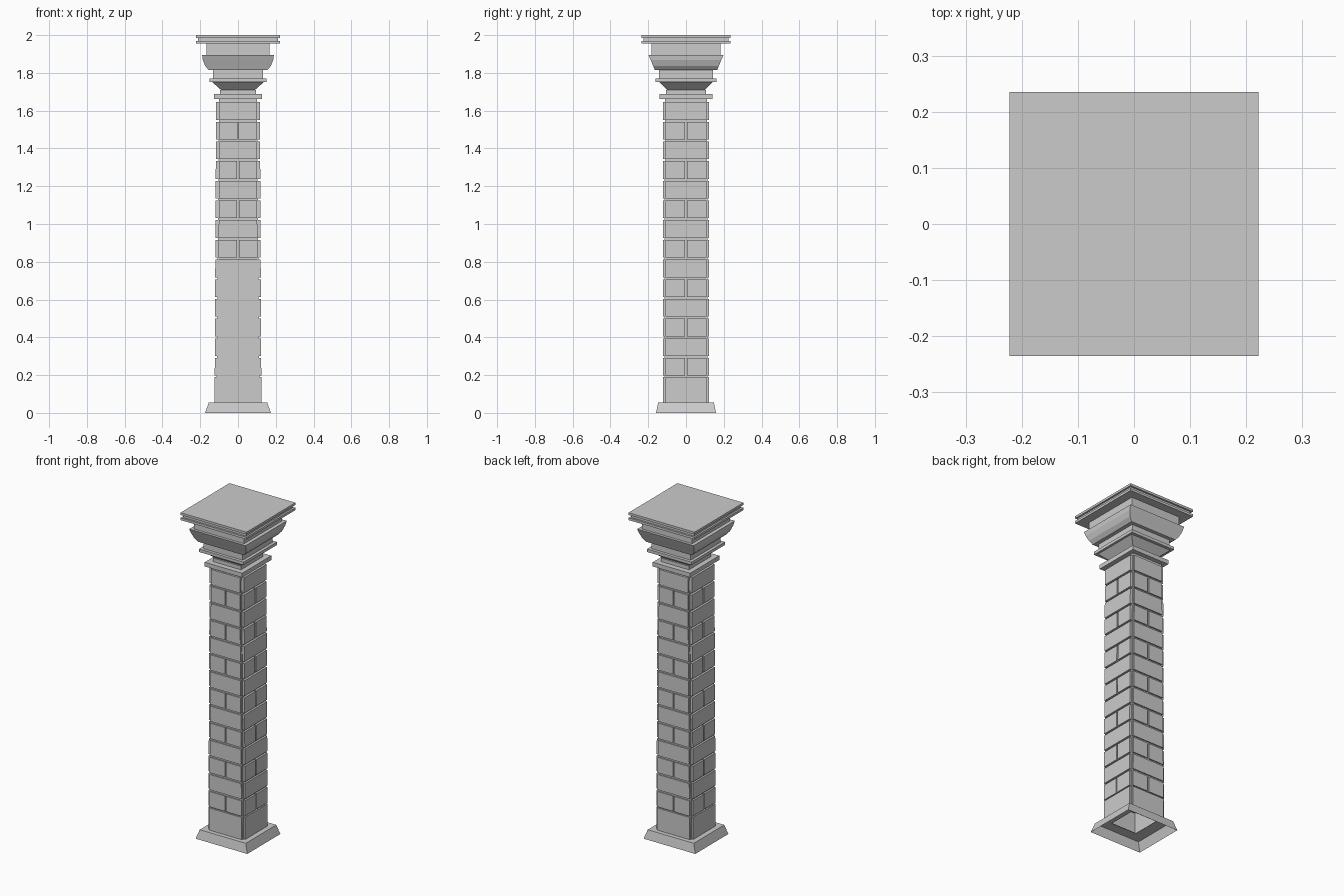
import bpy, bmesh

if "Cube" in bpy.data.objects:
    bpy.data.objects.remove(bpy.data.objects["Cube"])

Z0, Z1 = 0.055, 1.65          # shaft bottom and top


def make_object(name, bm):
    bmesh.ops.recalc_face_normals(bm, faces=bm.faces)
    mesh = bpy.data.meshes.new(name)
    bm.to_mesh(mesh)
    bm.free()
    obj = bpy.data.objects.new(name, mesh)
    bpy.context.collection.objects.link(obj)
    return obj


def loft(name, levels, bottom=True, top=True):
    """Stack of rectangular rings (half x, half y, z) joined by flat faces."""
    bm = bmesh.new()
    rings = [[bm.verts.new((sx * hx, sy * hy, z))
              for sx, sy in ((-1, -1), (1, -1), (1, 1), (-1, 1))]
             for hx, hy, z in levels]
    for a, b in zip(rings, rings[1:]):
        for i in range(4):
            j = (i + 1) % 4
            bm.faces.new((a[i], a[j], b[j], b[i]))
    if bottom:
        bm.faces.new(rings[0][::-1])
    if top:
        bm.faces.new(rings[-1])
    return make_object(name, bm)


def lerp(a, b, z):
    return a + (b - a) * (z - Z0) / (Z1 - Z0)


def add_brick(bm, u0, u1, za, zb, place):
    """One brick; u runs -1..1 across the face, place maps (u, outer, z)."""
    corners = ((u0, za), (u1, za), (u1, zb), (u0, zb))
    inner = [bm.verts.new(place(u, False, z)) for u, z in corners]
    outer = [bm.verts.new(place(u, True, z)) for u, z in corners]
    bm.faces.new(inner[::-1])
    bm.faces.new(outer)
    for i in range(4):
        j = (i + 1) % 4
        bm.faces.new((inner[i], inner[j], outer[j], outer[i]))


def y_face(sign):
    return lambda u, out, z: (u * lerp(0.109, 0.097, z),
                              sign * (0.121 if out else 0.10), z)


def x_face(sign):
    return lambda u, out, z: (sign * (lerp(0.124, 0.116, z) if out else 0.09),
                              u * 0.108, z)


# Hollow base plinth, open underneath
loft("base_plinth", [(0.174, 0.159, 0), (0.155, 0.147, Z0), (0.085, 0.085, Z0)],
     bottom=False, top=False)

# Hollow tapered core behind the bricks
loft("shaft_core", [(0.114, 0.114, Z0), (0.100, 0.112, 1.665)],
     bottom=False, top=False)

# Brick courses: full bricks alternate with pairs of half bricks
courses = [(Z0, 0.19)]
for k in range(14):
    start = 0.197 + k * 0.1042
    courses.append((start, start + 0.0935))
for name, place in (("front", y_face(-1)), ("back", y_face(1)),
                    ("left", x_face(-1)), ("right", x_face(1))):
    bm = bmesh.new()
    for row, (za, zb) in enumerate(courses):
        spans = ((-1, -0.04), (0.04, 1)) if row % 2 else ((-1, 1),)
        for u0, u1 in spans:
            add_brick(bm, u0, u1, za, zb, place)
    make_object(name + "_bricks", bm)

# Capital mouldings, bottom to top
capital = {
    "neck_band": [(0.126, 0.140, 1.662), (0.126, 0.140, 1.688)],
    "neck": [(0.095, 0.107, 1.688), (0.095, 0.107, 1.71)],
    "lower_flare": [(0.090, 0.099, 1.71), (0.137, 0.143, 1.752)],
    "lower_slab": [(0.150, 0.161, 1.752), (0.150, 0.161, 1.77)],
    "lower_block": [(0.132, 0.143, 1.77), (0.132, 0.143, 1.815)],
    "rounded_cushion": [(0.155, 0.165, 1.815), (0.174, 0.174, 1.837),
                        (0.186, 0.187, 1.868), (0.190, 0.198, 1.895)],
    "upper_block": [(0.168, 0.182, 1.895), (0.168, 0.182, 1.955)],
    "top_slab": [(0.222, 0.235, 1.955), (0.222, 0.235, 1.969),
                 (0.211, 0.224, 1.969), (0.211, 0.224, 1.986),
                 (0.222, 0.235, 1.986), (0.222, 0.235, 2.0)],
}
for name, levels in capital.items():
    loft(name, levels)
